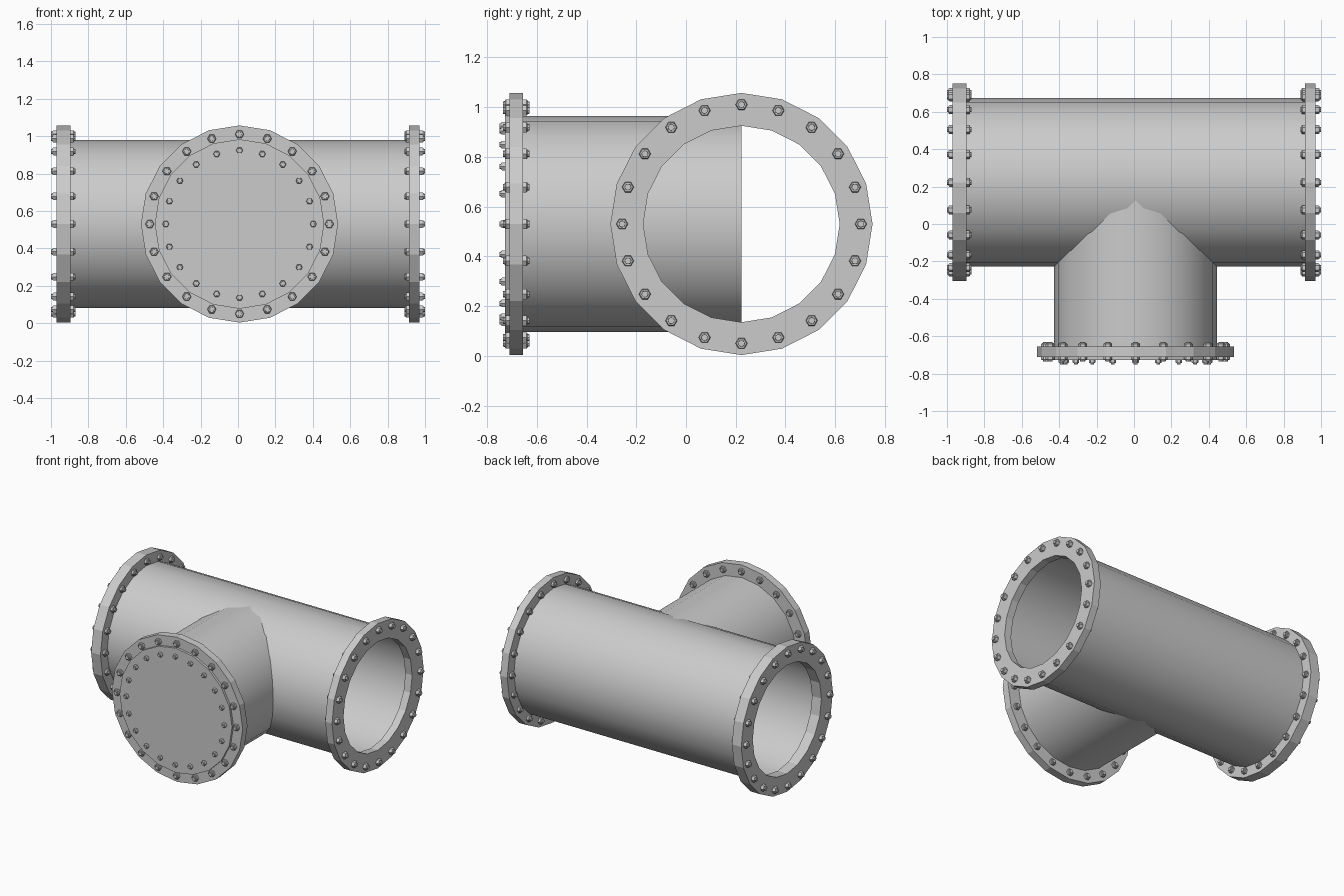
import bpy, bmesh
from math import pi, cos, sin, radians
from mathutils import Vector

if "Cube" in bpy.data.objects:
    bpy.data.objects.remove(bpy.data.objects["Cube"])

CX, CY, CZ = 0.008, 0.223, 0.53      # branch x, main pipe y, common height
SIDES = 20


def frame(axis):
    # maps (along, u, v) to world for a part running along x or y
    if axis == 'x':
        return lambda a, u, v: Vector((a, CY + u, CZ + v))
    return lambda a, u, v: Vector((CX + u, a, CZ + v))


def lathe(bm, place, profile, n, closed=False, cap=False, centre=(0, 0)):
    # revolve (along, radius) points in n sides
    rings = []
    for a, r in profile:
        rings.append([bm.verts.new(place(a, centre[0] + r * cos(2 * pi * i / n),
                                         centre[1] + r * sin(2 * pi * i / n)))
                      for i in range(n)])
    pairs = list(zip(rings, rings[1:]))
    if closed:
        pairs.append((rings[-1], rings[0]))
    for p, q in pairs:
        for i in range(n):
            j = (i + 1) % n
            bm.faces.new((p[i], p[j], q[j], q[i]))
    if cap:
        bm.faces.new(rings[0])
        bm.faces.new(rings[-1])


def finish(name, bm, smooth=False):
    bmesh.ops.recalc_face_normals(bm, faces=bm.faces)
    me = bpy.data.meshes.new(name)
    bm.to_mesh(me)
    bm.free()
    ob = bpy.data.objects.new(name, me)
    bpy.context.collection.objects.link(ob)
    if smooth:
        bpy.context.view_layer.objects.active = ob
        ob.select_set(True)
        bpy.ops.object.shade_smooth_by_angle(angle=radians(30))
        ob.select_set(False)
    return ob


def pipe(name, axis, a0, a1, r):
    bm = bmesh.new()
    lathe(bm, frame(axis), [(a0, r), (a1, r)], SIDES)
    finish(name, bm, True)


def flange(name, axis, a0, a1, outer=0.527, inner=0.395):
    bm = bmesh.new()
    lathe(bm, frame(axis), [(a0, inner), (a0, outer), (a1, outer), (a1, inner)],
          SIDES, closed=True)
    finish(name, bm)


def bolts(name, axis, circle, ends, r):
    # each end: (face position, signed protrusion); hex nut with a stud tip
    bm = bmesh.new()
    for k in range(20):
        c = (circle * cos(k * pi / 10), circle * sin(k * pi / 10))
        for a, h in ends:
            lathe(bm, frame(axis), [(a - 0.1 * h, r), (a + 0.55 * h, r), (a + 0.7 * h, r * 0.85)],
                  6, cap=True, centre=c)
            lathe(bm, frame(axis), [(a + 0.6 * h, r * 0.58), (a + h, r * 0.55)],
                  8, cap=True, centre=c)
    finish(name, bm)


# pipes; the branch runs into the main pipe as far as its axis
pipe("main_pipe", 'x', -0.93, 0.94, 0.45)
pipe("branch_pipe", 'y', -0.69, CY, 0.435)

# flanges
flange("left_flange", 'x', -0.97, -0.895)
flange("right_flange", 'x', 0.915, 0.97)
flange("branch_flange", 'y', -0.71, -0.655)

# blind cover on the branch
bm = bmesh.new()
lathe(bm, frame('y'), [(-0.727, 0.453), (-0.70, 0.453)], SIDES, cap=True)
finish("branch_cover", bm)

# bolt rings
bolts("left_bolts", 'x', 0.48, [(-0.97, -0.03), (-0.895, 0.026)], 0.024)
bolts("right_bolts", 'x', 0.48, [(0.97, 0.03), (0.915, -0.026)], 0.024)
bolts("branch_bolts", 'y', 0.48, [(-0.71, -0.026), (-0.655, 0.025)], 0.024)
bolts("cover_bolts", 'y', 0.394, [(-0.727, -0.023)], 0.018)
